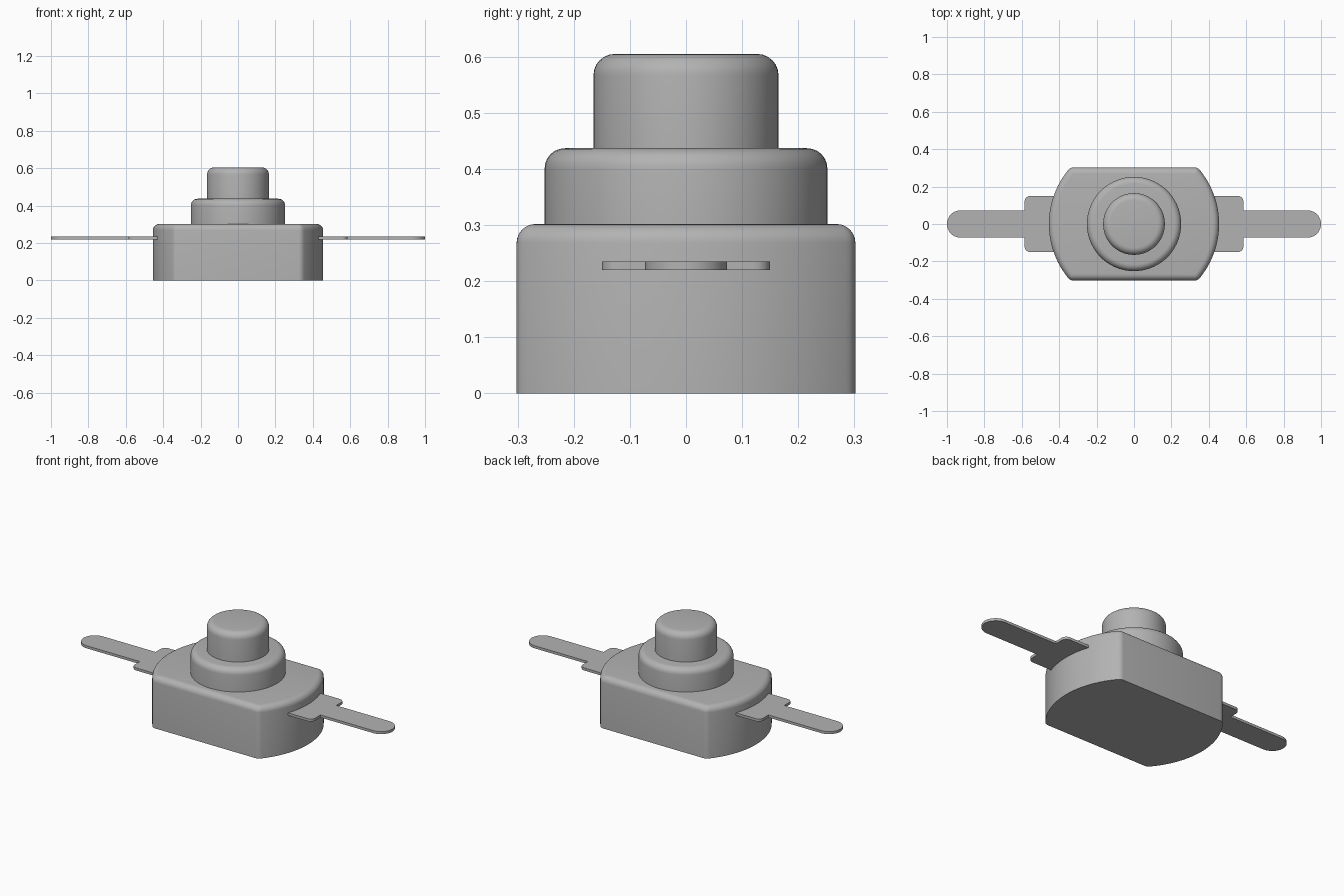
import bpy, bmesh, math

cube = bpy.data.objects.get("Cube")
if cube:
    bpy.data.objects.remove(cube, do_unlink=True)

grey = bpy.data.materials.new("plain_grey")
grey.use_nodes = True
colour = (0.45, 0.45, 0.45, 1)
grey.diffuse_color = colour
grey.node_tree.nodes["Principled BSDF"].inputs["Base Color"].default_value = colour


def arc(cx, cy, r, start, end, steps):
    """Points along a circular arc, angles in degrees."""
    angles = [math.radians(start + (end - start) * i / steps) for i in range(steps + 1)]
    return [(cx + r * math.cos(a), cy + r * math.sin(a)) for a in angles]


def prism(name, outline, z0, z1, top_round=0.0, corner_edges=0.0):
    """Extrude an outline, optionally softening sharp uprights and the top rim."""
    bm = bmesh.new()
    base = bm.faces.new([bm.verts.new((x, y, z0)) for x, y in outline])
    cap = bmesh.ops.extrude_face_region(bm, geom=[base], use_keep_orig=True)
    for v in cap["geom"]:
        if isinstance(v, bmesh.types.BMVert):
            v.co.z = z1
    bmesh.ops.recalc_face_normals(bm, faces=bm.faces)
    if corner_edges:
        uprights = [e for e in bm.edges
                    if abs(e.verts[0].co.z - e.verts[1].co.z) > 1e-4
                    and e.calc_face_angle(0) > math.radians(30)]
        bmesh.ops.bevel(bm, geom=uprights, offset=corner_edges, segments=4,
                        profile=0.5, affect='EDGES')
    if top_round:
        rim = [e for e in bm.edges if all(v.co.z > z1 - 1e-4 for v in e.verts)]
        bmesh.ops.bevel(bm, geom=rim, offset=top_round, segments=6,
                        profile=0.5, affect='EDGES')
    mesh = bpy.data.meshes.new(name)
    bm.to_mesh(mesh)
    bm.free()
    mesh.materials.append(grey)
    obj = bpy.data.objects.new(name, mesh)
    bpy.context.collection.objects.link(obj)
    bpy.ops.object.select_all(action='DESELECT')
    obj.select_set(True)
    bpy.context.view_layer.objects.active = obj
    bpy.ops.object.shade_smooth_by_angle(angle=math.radians(30))
    return obj


# Housing: a disc cut flat at front and back
radius, half_depth = 0.455, 0.302
limit = math.degrees(math.asin(half_depth / radius))
housing = arc(0, 0, radius, -limit, limit, 28) + arc(0, 0, radius, 180 - limit, 180 + limit, 28)
prism("housing", housing, 0, 0.302, top_round=0.034, corner_edges=0.015)

# Collar and push button
prism("collar", arc(0, 0, 0.252, 0, 354, 59), 0.29, 0.437, top_round=0.036)
prism("push_button", arc(0, 0, 0.165, 0, 354, 59), 0.42, 0.605, top_round=0.038)

# Flat terminals: wide shoulder and a narrow round-ended blade
blade, shoulder, soft = 0.073, 0.15, 0.03
half = [(0.38, shoulder)]
half += arc(0.585 - soft, shoulder - soft, soft, 90, 0, 6)
half += [(0.585, blade)]
half += arc(1 - blade, blade - blade, blade, 90, 0, 12)
outline = half + [(x, -y) for x, y in reversed(half[:-1])]
for side, label in ((1, "left"), (-1, "right")):
    prism(label + "_terminal", [(side * x, y) for x, y in outline], 0.22, 0.235)
